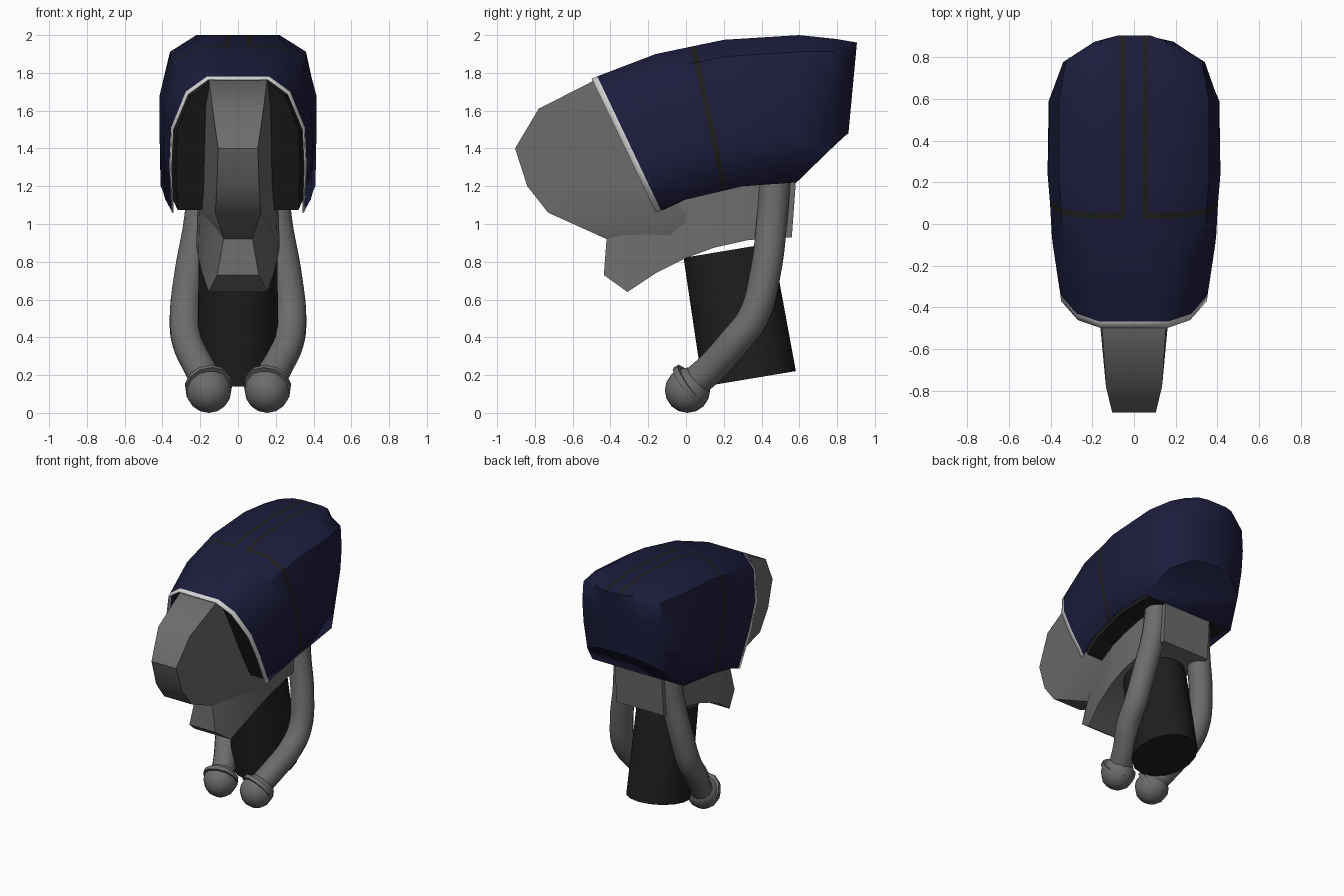
import bpy, bmesh, math
from mathutils import Vector

if "Cube" in bpy.data.objects:
    bpy.data.objects.remove(bpy.data.objects["Cube"])


def material(name, rgb):
    m = bpy.data.materials.new(name)
    m.diffuse_color = (*rgb, 1)
    m.use_nodes = True
    m.node_tree.nodes["Principled BSDF"].inputs["Base Color"].default_value = m.diffuse_color
    return m


NAVY = material("navy", (0.012, 0.012, 0.048))
WHITE = material("off white", (0.65, 0.65, 0.65))
DARK = material("charcoal", (0.013, 0.013, 0.013))
GREY = material("mid grey", (0.15, 0.15, 0.15))


def add_object(name, bm, mats, smooth=None):
    me = bpy.data.meshes.new(name)
    bm.to_mesh(me)
    bm.free()
    ob = bpy.data.objects.new(name, me)
    bpy.context.collection.objects.link(ob)
    for m in mats:
        me.materials.append(m)
    if smooth:
        bpy.ops.object.select_all(action='DESELECT')
        bpy.context.view_layer.objects.active = ob
        ob.select_set(True)
        bpy.ops.object.shade_smooth_by_angle(angle=math.radians(smooth))
    return ob


def solid_loft(name, rings, mat, smooth=None):
    """Closed rings of equal length joined and capped at both ends."""
    bm = bmesh.new()
    vs = [[bm.verts.new(p) for p in r] for r in rings]
    n = len(vs[0])
    for a, b in zip(vs, vs[1:]):
        for j in range(n):
            k = (j + 1) % n
            bm.faces.new((a[j], a[k], b[k], b[j]))
    bm.faces.new(vs[0])
    bm.faces.new(vs[-1])
    bmesh.ops.recalc_face_normals(bm, faces=bm.faces)
    return add_object(name, bm, [mat], smooth)


# Helmet sections: top (y, z), bottom (y, z), half widths from roof to hem
T = [0, 0.113, 0.38, 0.66, 1]
SECTIONS = [
    ((-0.50, 1.77), (-0.16, 1.06), (0.16, 0.27, 0.35, 0.36, 0.35)),
    ((-0.16, 1.90), (0.00, 1.13), (0.20, 0.335, 0.39, 0.395, 0.385)),
    ((0.20, 1.975), (0.30, 1.20), (0.22, 0.36, 0.415, 0.415, 0.41)),
    ((0.60, 2.00), (0.585, 1.22), (0.22, 0.36, 0.405, 0.41, 0.39)),
    ((0.79, 1.98), (0.76, 1.39), (0.20, 0.325, 0.34, 0.335, 0.31)),
    ((0.88, 1.965), (0.84, 1.465), (0.15, 0.19, 0.20, 0.19, 0.17)),
    ((0.905, 1.96), (0.86, 1.48), (0.08, 0.085, 0.09, 0.085, 0.08)),
]


def mix(a, b, f, g=None):
    """Section between a and b; f places its top, g its bottom."""
    g = f if g is None else g
    return tuple(tuple(p + (q - p) * k for p, q in zip(u, v))
                 for u, v, k in zip(a, b, (f, g, f)))


def ring(sec, roof=(0.043, 0.068), scale=1.0, hem=1.0):
    top, bot, widths = sec
    half = [(x, 0) for x in roof] + list(zip(widths, T))
    pts = [(-x, t) for x, t in reversed(half)] + half
    cz = (top[1] + bot[1]) / 2
    out = []
    for x, t in pts:
        t *= hem
        y = top[0] + (bot[0] - top[0]) * t
        z = top[1] + (bot[1] - top[1]) * t
        out.append((x * scale, y, cz + (z - cz) * scale))
    return out


# Helmet shell with extra sections for the white rim and the cross seam
S = SECTIONS
secs = [S[0], mix(S[0], S[1], 0.09, 0.17), S[1], mix(S[1], S[2], 0.51, 0.64),
        mix(S[1], S[2], 0.595, 0.74)] + S[2:]
bm = bmesh.new()
rows = [[bm.verts.new(p) for p in ring(s)] for s in secs]
for i, (a, b) in enumerate(zip(rows, rows[1:])):
    for j in range(len(a) - 1):
        f = bm.faces.new((a[j], a[j + 1], b[j + 1], b[j]))
        if i == 0:
            f.material_index = 1          # rim
        elif (i == 3 and j != 6) or (i > 3 and j in (5, 7)):
            f.material_index = 2          # seams
    if i >= 6:                            # closed rear underside
        bm.faces.new((a[-1], a[0], b[0], b[-1]))
bm.faces.new(rows[-1])
shell = add_object("helmet_shell", bm, [NAVY, WHITE, DARK], 42)
mod = shell.modifiers.new("thickness", 'SOLIDIFY')
mod.thickness = 0.01

# Dark padding that fills the helmet
inner = [mix(S[0], S[1], 0.15), S[1], S[2], mix(S[2], S[3], 0.95)]
solid_loft("helmet_lining", [ring(s, scale=0.9, hem=1.05) for s in inner], DARK)


# Face and jaw: each row is front y, z, half width, then back y, z, half width
def plate_body(name, table):
    rings = [[(-w, y, z), (w, y, z), (v, yb, zb), (-v, yb, zb)]
             for y, z, w, yb, zb, v in table]
    return solid_loft(name, rings, GREY, 38)


plate_body("face_plate", [
    (-0.47, 1.768, 0.155, -0.30, 1.765, 0.16),
    (-0.78, 1.61, 0.135, -0.30, 1.62, 0.18),
    (-0.905, 1.40, 0.105, -0.25, 1.40, 0.18),
    (-0.84, 1.20, 0.112, -0.10, 1.20, 0.19),
    (-0.73, 1.06, 0.12, 0.00, 1.06, 0.205),
    (-0.42, 0.92, 0.075, 0.00, 0.92, 0.205),
])
plate_body("jaw", [
    (-0.435, 0.73, 0.11, -0.42, 0.93, 0.075),
    (-0.31, 0.64, 0.155, -0.30, 1.00, 0.13),
    (-0.16, 0.74, 0.19, -0.16, 1.10, 0.17),
    (0.00, 0.82, 0.21, 0.00, 1.20, 0.20),
    (0.15, 0.875, 0.22, 0.15, 1.24, 0.21),
    (0.33, 0.915, 0.22, 0.33, 1.24, 0.21),
    (0.56, 0.93, 0.20, 0.583, 1.24, 0.20),
])


def cylinder(name, p, q, r1, r2, sides, mat, squash=1.0):
    p, q = Vector(p), Vector(q)
    bm = bmesh.new()
    bmesh.ops.create_cone(bm, cap_ends=True, segments=sides, radius1=r1,
                          radius2=r2, depth=(q - p).length)
    rot = (q - p).to_track_quat('Z', 'Y')
    for v in bm.verts:
        v.co = rot @ v.co + (p + q) / 2
        v.co.x = p.x + (v.co.x - p.x) * squash
    return add_object(name, bm, [mat], 35)


# Neck
cylinder("neck", (0, 0.335, 0.18), (0, 0.222, 0.86), 0.25, 0.238, 16, DARK, 0.87)

# Hoses with ball ends, mirrored left and right
PATH = [(0.185, 0.475, 1.28), (0.205, 0.455, 1.02), (0.255, 0.42, 0.74),
        (0.28, 0.355, 0.505), (0.265, 0.255, 0.375), (0.205, 0.14, 0.245),
        (0.16, 0.04, 0.155)]
for side, s in (("right", 1), ("left", -1)):
    cu = bpy.data.curves.new("hose_" + side, 'CURVE')
    cu.dimensions = '3D'
    cu.bevel_depth = 0.084
    cu.bevel_resolution = 4
    cu.resolution_u = 5
    cu.use_fill_caps = True
    sp = cu.splines.new('BEZIER')
    sp.bezier_points.add(len(PATH) - 1)
    for bp, (x, y, z) in zip(sp.bezier_points, PATH):
        bp.co = (x * s, y, z)
        bp.handle_left_type = bp.handle_right_type = 'AUTO'
    cu.materials.append(GREY)
    bpy.context.collection.objects.link(bpy.data.objects.new("hose_" + side, cu))

    bm = bmesh.new()
    bmesh.ops.create_uvsphere(bm, u_segments=12, v_segments=8, radius=0.12)
    bmesh.ops.translate(bm, verts=bm.verts, vec=(0.155 * s, 0.008, 0.12))
    add_object("hose_ball_" + side, bm, [GREY], 40)
    cylinder("hose_collar_" + side, (0.155 * s, 0.008, 0.137),
             (0.161 * s, 0.032, 0.155), 0.128, 0.124, 12, GREY)
